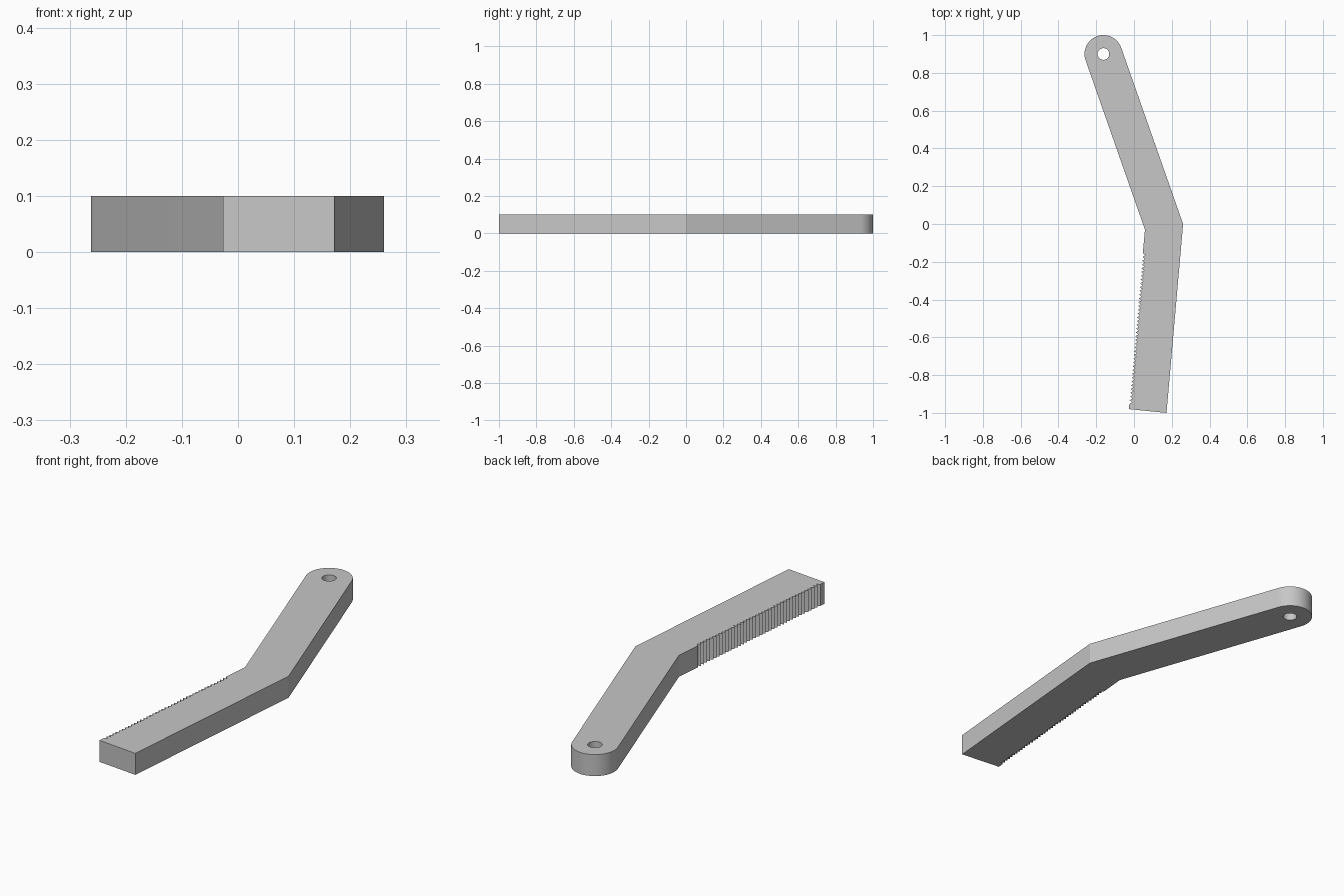
import bpy, bmesh
from math import cos, sin, pi, radians, atan2
from mathutils import Vector

cube = bpy.data.objects.get("Cube")
if cube:
    bpy.data.objects.remove(cube)

THICKNESS = 0.1
WIDTH = 0.2
PIVOT = Vector((-0.162, 0.9))
HOLE_RADIUS = 0.031
OUTER_BEND = Vector((0.26, 0.0))
INNER_BEND = Vector((0.058, -0.03))
END_INNER = Vector((-0.027, -0.98))
END_OUTER = Vector((0.172, -1.0))
NOTCHES = 40


def arc(centre, radius, start, end, steps):
    angles = [start + (end - start) * i / steps for i in range(steps + 1)]
    return [centre + radius * Vector((cos(a), sin(a))) for a in angles]


def material(name, value):
    mat = bpy.data.materials.new(name)
    mat.use_nodes = True
    colour = (value, value, value, 1)
    mat.diffuse_color = colour
    mat.node_tree.nodes["Principled BSDF"].inputs["Base Color"].default_value = colour
    return mat


# Serrated inner edge of the lower arm
along = (END_INNER - INNER_BEND).normalized()
inward = Vector((-along.y, along.x))
first = INNER_BEND + along * 0.125
last = END_INNER - along * 0.027
pitch = (last - first) / NOTCHES
teeth = []
for i in range(NOTCHES):
    tip = first + pitch * i
    teeth += [tip, tip + pitch * 0.5 + inward * 0.014]
teeth.append(last)

# Rounded head, bent shank and square end
tilt = atan2(0.325, 0.946)
head = arc(PIVOT, WIDTH / 2, tilt, tilt + pi, 28)
outline = head + [INNER_BEND] + teeth + [END_INNER, END_OUTER, OUTER_BEND]
hole = arc(PIVOT, HOLE_RADIUS, 0, 2 * pi, 28)[:-1]

bm = bmesh.new()
edges = []
for loop in (outline, hole):
    verts = [bm.verts.new((p.x, p.y, 0)) for p in loop]
    edges += [bm.edges.new((a, b)) for a, b in zip(verts, verts[1:] + verts[:1])]
bmesh.ops.triangle_fill(bm, edges=edges, use_beauty=True, use_dissolve=False)
raised = bmesh.ops.extrude_face_region(bm, geom=bm.faces[:])
top = [v for v in raised["geom"] if isinstance(v, bmesh.types.BMVert)]
bmesh.ops.translate(bm, verts=top, vec=(0, 0, THICKNESS))
bmesh.ops.recalc_face_normals(bm, faces=bm.faces[:])

mesh = bpy.data.meshes.new("toothed_lever")
bm.to_mesh(mesh)
bm.free()
mesh.materials.append(material("light grey", 0.57))
lever = bpy.data.objects.new("toothed_lever", mesh)
bpy.context.collection.objects.link(lever)

# Smooth round head and hole, crisp bends and teeth
bpy.ops.object.select_all(action="DESELECT")
lever.select_set(True)
bpy.context.view_layer.objects.active = lever
bpy.ops.object.shade_smooth_by_angle(angle=radians(18))
